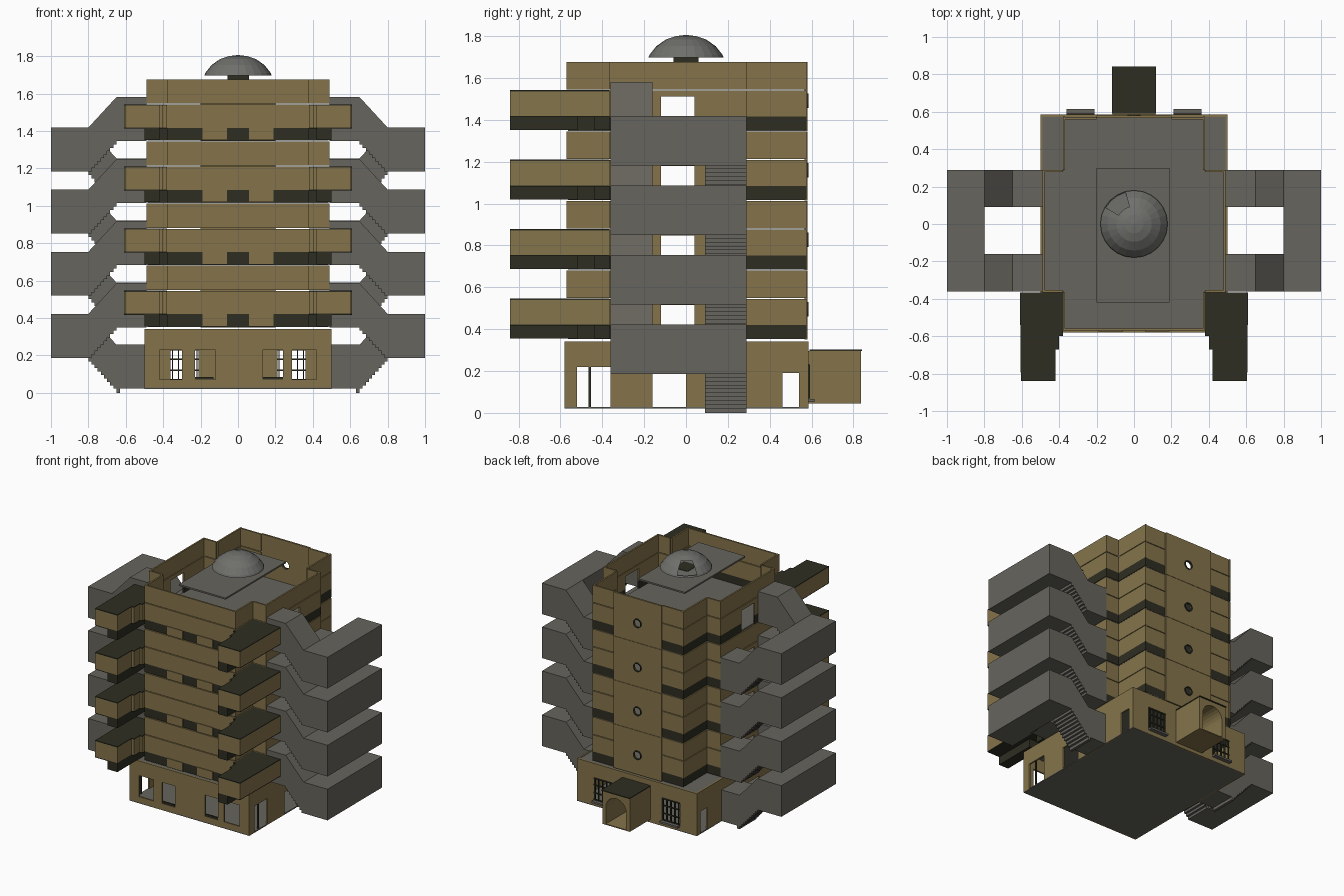
import bpy, bmesh, math
from mathutils import Vector

if "Cube" in bpy.data.objects:
    bpy.data.objects.remove(bpy.data.objects["Cube"])


def material(name, r, g, b):
    m = bpy.data.materials.new(name)
    m.diffuse_color = (r, g, b, 1)
    m.use_nodes = True
    m.node_tree.nodes["Principled BSDF"].inputs["Base Color"].default_value = m.diffuse_color
    return m


TAN = material("tan plaster", 0.235, 0.175, 0.07)
GREY = material("grey concrete", 0.135, 0.128, 0.11)
DARK = material("dark olive", 0.027, 0.027, 0.016)
DOME = material("dome grey", 0.16, 0.16, 0.15)
PITCH = 0.332


def finish(bm, name, mat):
    bmesh.ops.recalc_face_normals(bm, faces=bm.faces)
    me = bpy.data.meshes.new(name)
    bm.to_mesh(me)
    bm.free()
    ob = bpy.data.objects.new(name, me)
    me.materials.append(mat)
    bpy.context.collection.objects.link(ob)
    return ob


def extrude(bm, pts, vec):
    """Closed prism from a polygon of 3D points."""
    f = bm.faces.new([bm.verts.new(p) for p in pts])
    new = bmesh.ops.extrude_face_region(bm, geom=[f], use_keep_orig=True)["geom"]
    for v in new:
        if isinstance(v, bmesh.types.BMVert):
            v.co += Vector(vec)


def box(bm, x0, x1, y0, y1, z0, z1):
    extrude(bm, [(x0, y0, z0), (x1, y0, z0), (x1, y1, z0), (x0, y1, z0)], (0, 0, z1 - z0))


def wall(bm, p, q, z0, z1, holes=(), t=0.012):
    """Upright wall from p to q, thickness inwards (left), with rectangular holes."""
    p, q = Vector(p), Vector(q)
    d = (q - p).normalized()
    n = Vector((-d.y, d.x)) * t
    length = (q - p).length
    ss = sorted({0, length} | {min(max(s, 0), length) for h in holes for s in h[:2]})
    zs = sorted({z0, z1} | {min(max(z, z0), z1) for h in holes for z in h[2:]})
    for s0, s1 in zip(ss, ss[1:]):
        for a, b in zip(zs, zs[1:]):
            sm, zm = (s0 + s1) / 2, (a + b) / 2
            if any(h[0] < sm < h[1] and h[2] < zm < h[3] for h in holes):
                continue
            c = [p + d * s0, p + d * s1, p + d * s1 + n, p + d * s0 + n]
            extrude(bm, [(v.x, v.y, a) for v in c], (0, 0, b - a))


# ground floor: base slab, walls with doors and windows, flat roof
bm = bmesh.new()
box(bm, -0.5, 0.5, -0.58, 0.585, 0.02, 0.028)
box(bm, -0.49, 0.49, -0.57, 0.575, 0.325, 0.337)
finish(bm, "ground_slabs", GREY)
bm = bmesh.new()
front = [(0.08, 0.2, 0.07, 0.23), (0.27, 0.38, 0.07, 0.23), (0.63, 0.74, 0.07, 0.23), (0.79, 0.92, 0.07, 0.23)]
back = [(0.14, 0.29, 0.07, 0.23), (0.71, 0.86, 0.07, 0.23), (0.42, 0.58, 0.05, 0.22)]
side = [(0.06, 0.22, 0, 0.22), (0.42, 0.58, 0, 0.19), (1.04, 1.12, 0, 0.19)]
wall(bm, (-0.5, -0.58), (0.5, -0.58), 0.02, 0.34, front)
wall(bm, (0.5, -0.58), (0.5, 0.585), 0.02, 0.34, side)
wall(bm, (0.5, 0.585), (-0.5, 0.585), 0.02, 0.34, back)
wall(bm, (-0.5, 0.585), (-0.5, -0.58), 0.02, 0.34, [(1.165 - b, 1.165 - a, c, d) for a, b, c, d in side])
finish(bm, "ground_walls", TAN)

# window bars, door posts
bm = bmesh.new()
for s in (-1, 1):
    for i in range(5):
        x = s * (0.22 + 0.0325 * i)
        box(bm, x - 0.003, x + 0.003, 0.58, 0.592, 0.07, 0.23)
    for z in (0.07, 0.12, 0.18, 0.23):
        a, b = sorted((s * 0.21, s * 0.36))
        box(bm, a, b, 0.582, 0.59, z - 0.004, z + 0.004)
    box(bm, s * 0.49 - 0.005, s * 0.49 + 0.005, -0.465, -0.455, 0.025, 0.22)
    a, b = sorted((s * 0.13, s * 0.24))
    box(bm, a, b, -0.575, -0.565, 0.07, 0.085)
finish(bm, "window_bars", DARK)
bm = bmesh.new()
for s in (-1, 1):
    a, b = sorted((s * 0.21, s * 0.36))
    box(bm, a, b, 0.585, 0.615, 0.052, 0.066)
finish(bm, "window_sills", GREY)

# arched porch at the back
bm = bmesh.new()
arch = [(0.085 * math.cos(math.pi * i / 12), 0.18 + 0.085 * math.sin(math.pi * i / 12)) for i in range(13)]
prof = [(-0.115, 0.05), (-0.115, 0.295), (0.115, 0.295), (0.115, 0.05), (0.085, 0.05)] + arch + [(-0.085, 0.05)]
extrude(bm, [(x, 0.585, z) for x, z in prof], (0, 0.25, 0))
box(bm, -0.115, 0.115, 0.585, 0.835, 0.045, 0.052)
finish(bm, "porch", TAN)
bm = bmesh.new()
box(bm, -0.118, 0.118, 0.59, 0.842, 0.295, 0.302)
finish(bm, "porch_roof", DARK)

# upper storeys: notched plan repeated four times
half = [(0.38, -0.57), (0.38, -0.365), (0.49, -0.365), (0.49, 0.29), (0.38, 0.29), (0.38, 0.575)]
plan = half + [(-x, y) for x, y in reversed(half)]
bands, dark, slabs, plates = (bmesh.new() for _ in range(4))
for k in range(4):
    dz = k * PITCH
    for i, p in enumerate(plan):
        q = plan[(i + 1) % len(plan)]
        if i == 5:  # back wall is split around the porthole panel
            for a, b in ((0.38, 0.2), (-0.2, -0.38)):
                for z0, z1, m in ((0.355, 0.42, dark), (0.42, 0.545, bands), (0.55, 0.68, bands)):
                    wall(m, (a, 0.57), (b, 0.57), z0 + dz, z1 + dz)
            continue
        holes = []
        if abs(p[0]) == 0.49 and p[0] == q[0]:
            s = sorted((abs(-0.12 - p[1]), abs(0.04 - p[1])))
            holes = [(s[0], s[1], 0.3 + dz, 0.515 + dz)]
        wall(dark, p, q, 0.355 + dz, 0.42 + dz, holes)
        wall(bands, p, q, 0.42 + dz, 0.545 + dz, holes)
        wall(bands, p, q, 0.55 + dz, 0.68 + dz, holes)
    for s in (-1, 1):
        a, b = sorted((s * 0.06, s * 0.19))
        box(plates, a, b, -0.575, -0.569, 0.355 + dz, 0.42 + dz)
    extrude(slabs, [(x * 0.99, y * 0.99, 0.352 + dz) for x, y in plan], (0, 0, 0.01))
finish(bands, "storey_walls", TAN)
finish(dark, "storey_dark_bands", DARK)
finish(slabs, "storey_floors", GREY)
finish(plates, "front_piers", TAN)

# back panels with round portholes: square-to-circle ring of quads
panel, rims = bmesh.new(), bmesh.new()
N = 24
for k in range(4):
    zc, z0, z1 = 0.495 + k * PITCH, 0.35 + k * PITCH, 0.68 + k * PITCH
    loops = []
    for y in (0.58, 0.566):
        outer, inner = [], []
        for i in range(N):
            c, s = math.cos(2 * math.pi * i / N + math.pi / 4), math.sin(2 * math.pi * i / N + math.pi / 4)
            m = max(abs(c), abs(s))
            h = (z1 - zc) if s > 0 else (zc - z0)
            outer.append(panel.verts.new((0.2 * c / m, y, zc + h * s / m)))
            inner.append(panel.verts.new((0.03 * c, y, zc + 0.03 * s)))
        loops += [outer, inner]
    for A, B in ((0, 1), (1, 3), (3, 2), (2, 0)):
        for i in range(N):
            j = (i + 1) % N
            panel.faces.new((loops[A][i], loops[A][j], loops[B][j], loops[B][i]))
    for i in range(N):
        t = [2 * math.pi * (i + e) / N for e in (0, 1)]
        ring = [(r * math.cos(a), 0.575, zc + r * math.sin(a)) for r, a in
                ((0.027, t[0]), (0.027, t[1]), (0.035, t[1]), (0.035, t[0]))]
        extrude(rims, ring, (0, 0.01, 0))
finish(panel, "porthole_panels", TAN)
finish(rims, "porthole_rims", DARK)

# front corner balconies
body, trim = bmesh.new(), bmesh.new()
for k in range(4):
    dz = k * PITCH
    for s in (-1, 1):
        steps = [(0.61, -0.365), (0.38, -0.365), (0.38, -0.6), (0.4, -0.6), (0.4, -0.67),
                 (0.42, -0.67), (0.42, -0.84), (0.605, -0.84)]
        for m, z, h in ((body, 0.423, 0.117), (trim, 0.54, 0.006), (trim, 0.417, 0.006)):
            extrude(m, [(s * x, y, z + dz) for x, y in steps], (0, 0, h))
        a, b = sorted((s * 0.42, s * 0.5))
        box(trim, a, b, -0.84, -0.515, 0.355 + dz, 0.417 + dz)
        box(trim, a, b, -0.44, -0.365, 0.355 + dz, 0.417 + dz)
finish(body, "balconies", TAN)
finish(trim, "balcony_dark_trim", DARK)


# outside stairs: enclosed flights with stepped undersides, joined by landings
def flight(bm, side, y0, y1, z, rise):
    n = 9
    H = 0.235
    low = [(0.49, z), (0.65, z)]
    for i in range(n):
        x0, x1 = 0.65 + 0.15 * i / n, 0.65 + 0.15 * (i + 1) / n
        za, zb = z + rise * i / n, z + rise * (i + 1) / n
        low += [(x0, zb), (x1, zb)] if rise < 0 else [(x1, za), (x1, zb)]
    top = [(0.8, z + rise + H), (0.65, z + H), (0.49, z + H)]
    extrude(bm, [(side * x, y0, zz) for x, zz in low + top], (0, y1 - y0, 0))


bm = bmesh.new()
for k in range(4):
    dz = k * PITCH
    for s in (-1, 1):
        flight(bm, s, 0.09, 0.29, 0.022 + dz, 0.165)
        flight(bm, s, -0.36, -0.16, 0.35 + dz, -0.163)
        a, b = sorted((s * 0.8, s * 1.0))
        box(bm, a, b, -0.36, 0.29, 0.187 + dz, 0.422 + dz)
    # stair feet touch the ground
for s in (-1, 1):
    a, b = sorted((s * 0.63, s * 0.65))
    box(bm, a, b, 0.09, 0.29, 0.0, 0.03)
finish(bm, "outside_stairs", GREY)

# roof platform, stem and open-backed dome
bm = bmesh.new()
box(bm, -0.2, 0.19, -0.42, 0.3, 1.66, 1.672)
finish(bm, "roof_platform", GREY)
bm = bmesh.new()
box(bm, -0.055, 0.06, -0.06, 0.06, 1.672, 1.7)
finish(bm, "dome_stem", DARK)
bm = bmesh.new()
rings = [(0.18, 1.697), (0.175, 1.71), (0.142, 1.752), (0.095, 1.785), (0.05, 1.8)]
M = 24
vr = [[bm.verts.new((r * math.cos(2 * math.pi * i / M), r * math.sin(2 * math.pi * i / M), z))
       for i in range(M)] for r, z in rings]
tip = bm.verts.new((0, 0, 1.806))
for i in range(M):
    j = (i + 1) % M
    for c in range(len(rings) - 1):
        if c in (1, 2) and 7 <= i <= 9:
            continue
        bm.faces.new((vr[c][i], vr[c][j], vr[c + 1][j], vr[c + 1][i]))
    bm.faces.new((vr[-1][i], vr[-1][j], tip))
bm.faces.new(vr[0])
finish(bm, "dome", DOME)
